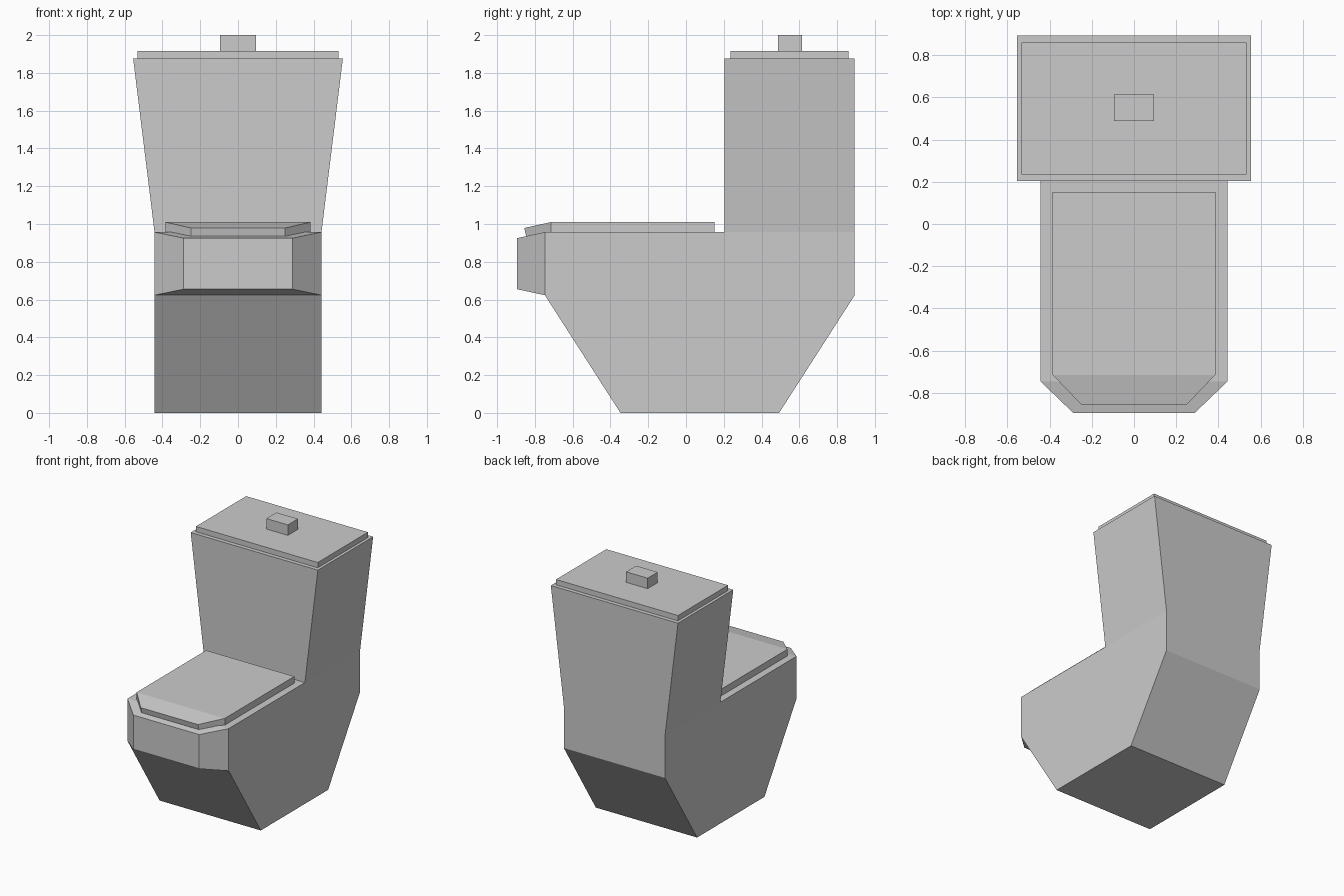
import bpy, bmesh

if "Cube" in bpy.data.objects:
    bpy.data.objects.remove(bpy.data.objects["Cube"])


def finish(bm, name):
    bmesh.ops.recalc_face_normals(bm, faces=bm.faces)
    mesh = bpy.data.meshes.new(name)
    bm.to_mesh(mesh)
    bm.free()
    obj = bpy.data.objects.new(name, mesh)
    bpy.context.collection.objects.link(obj)
    return obj


def prism(profile, half_width):
    """Extrude a (y, z) profile across x; returns bmesh and the rim faces."""
    bm = bmesh.new()
    left = [bm.verts.new((-half_width, y, z)) for y, z in profile]
    right = [bm.verts.new((half_width, y, z)) for y, z in profile]
    bm.faces.new(left)
    bm.faces.new(right[::-1])
    n = len(profile)
    rim = [bm.faces.new((left[i], right[i], right[(i + 1) % n], left[(i + 1) % n]))
           for i in range(n)]
    return bm, rim


def extrude_to(bm, face, half_width, ends):
    """Extrude a rim face to a new half width; ends maps old (y, z) to new."""
    new = bmesh.ops.extrude_discrete_faces(bm, faces=[face])["faces"][0]
    for v in new.verts:
        old = min(ends, key=lambda p: abs(p[0] - v.co.y) + abs(p[1] - v.co.z))
        y, z = ends[old]
        v.co = (half_width if v.co.x > 0 else -half_width, y, z)


# Pedestal, bowl and flared tank in one shell
profile = [(-0.347, 0), (0.493, 0), (0.893, 0.623), (0.893, 0.957),
           (0.203, 0.957), (-0.747, 0.957), (-0.747, 0.623)]
bm, rim = prism(profile, 0.442)
extrude_to(bm, rim[3], 0.555, {profile[3]: (0.893, 1.875),
                               profile[4]: (0.203, 1.875)})
extrude_to(bm, rim[5], 0.288, {profile[5]: (-0.895, 0.925),
                               profile[6]: (-0.895, 0.655)})
finish(bm, "bowl_and_tank")

# Seat cover with drooping chamfered front
profile = [(-0.715, 0.957), (0.152, 0.957), (0.152, 1.01), (-0.715, 1.01)]
bm, rim = prism(profile, 0.385)
extrude_to(bm, rim[3], 0.25, {profile[0]: (-0.846, 0.932),
                              profile[3]: (-0.856, 0.979)})
finish(bm, "seat_cover")

# Tank lid and flush button
for name, hw, y0, y1, z0, z1 in [("tank_lid", 0.532, 0.235, 0.861, 1.875, 1.917),
                                 ("flush_button", 0.094, 0.488, 0.613, 1.917, 2.0)]:
    bm, _ = prism([(y0, z0), (y1, z0), (y1, z1), (y0, z1)], hw)
    finish(bm, name)
